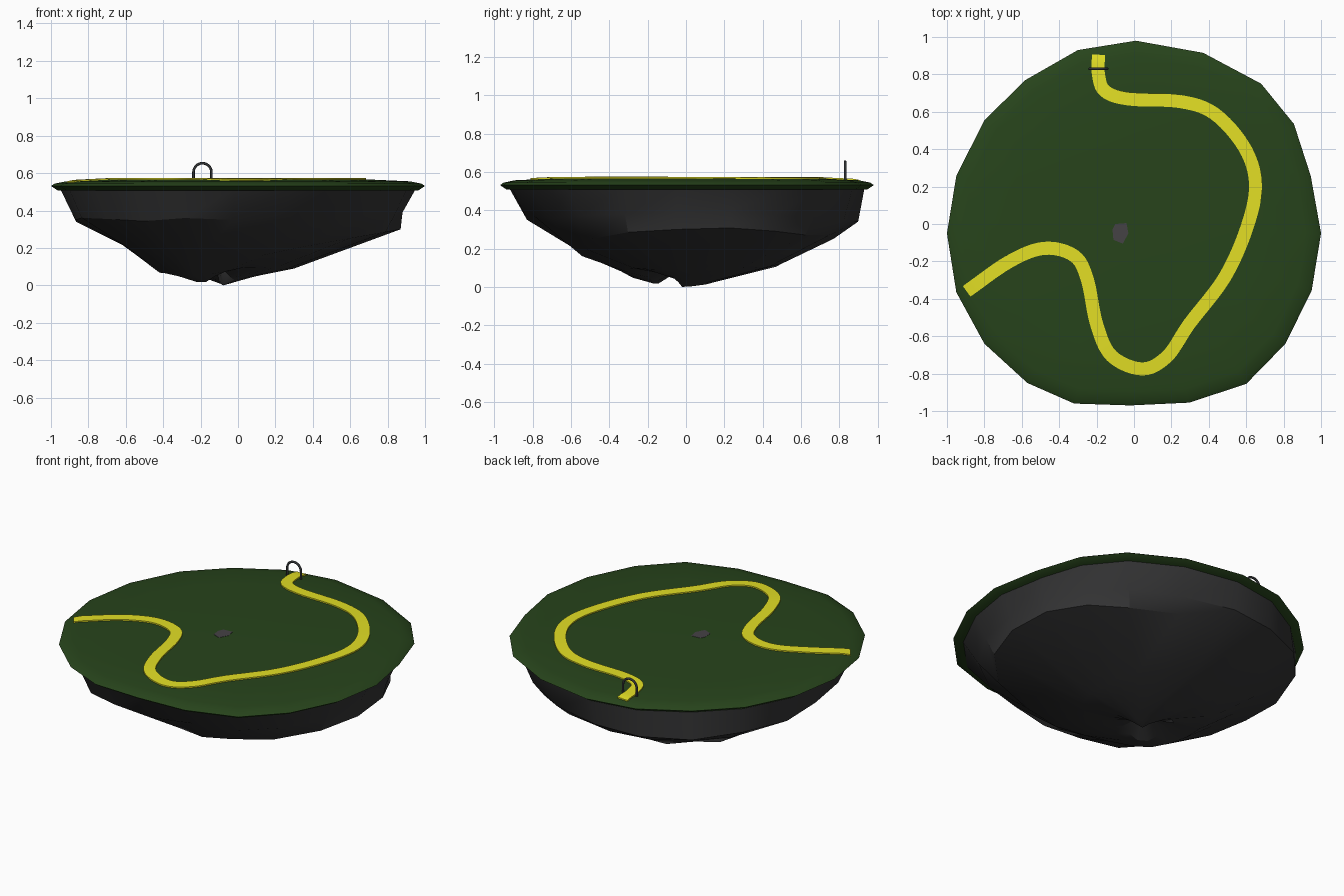
import bpy, bmesh, math, random
from mathutils import Vector
from mathutils.bvhtree import BVHTree

if "Cube" in bpy.data.objects:
    bpy.data.objects.remove(bpy.data.objects["Cube"])

random.seed(4)


def mat(name, r, g, b):
    m = bpy.data.materials.new(name)
    m.diffuse_color = (r, g, b, 1)
    m.use_nodes = True
    m.node_tree.nodes["Principled BSDF"].inputs["Base Color"].default_value = m.diffuse_color
    return m


GRASS = mat("grass green", .020, .057, .011)
ROCK = mat("dark rock", .034, .034, .035)
STONE = mat("bare stone", .06, .054, .06)
PATH = mat("path yellow", .77, .74, .018)
METAL = mat("arch dark grey", .03, .033, .036)


def finish(name, bm, material, angle=30):
    bmesh.ops.recalc_face_normals(bm, faces=bm.faces)
    me = bpy.data.meshes.new(name)
    bm.to_mesh(me)
    me.materials.append(material)
    ob = bpy.data.objects.new(name, me)
    bpy.context.collection.objects.link(ob)
    bpy.ops.object.select_all(action='DESELECT')
    ob.select_set(True)
    bpy.context.view_layer.objects.active = ob
    bpy.ops.object.shade_smooth_by_angle(angle=math.radians(angle))
    return ob


def loft(bm, rings):
    """Bridge successive closed rings of points with quads."""
    vs = [[bm.verts.new(p) for p in r] for r in rings]
    for a, b in zip(vs, vs[1:]):
        for i in range(len(a)):
            j = (i + 1) % len(a)
            bm.faces.new((a[i], a[j], b[j], b[i]))
    return vs


def fan(bm, ring, tip):
    t = bm.verts.new(tip)
    for i in range(len(ring)):
        bm.faces.new((ring[i], ring[(i + 1) % len(ring)], t))


# Grass cap: irregular 20-sided outline, gently domed
outline = [(.01, .98), (.37, .915), (.68, .75), (.855, .535), (.945, .257),
           (1, -.05), (.95, -.355), (.81, -.64), (.6, -.855), (.295, -.955),
           (-.02, -.97), (-.32, -.96), (-.57, -.85), (-.8, -.64), (-.95, -.365),
           (-1, -.05), (-.95, .257), (-.8, .555), (-.58, .77), (-.3, .93)]
bm = bmesh.new()
levels = [(.7, .566), (.92, .556), (.98, .544), (1, .531), (.965, .508)]
vs = loft(bm, [[(x * s, y * s, z) for x, y in outline] for s, z in levels])
fan(bm, vs[0], (0, 0, .568))
bm.faces.new(vs[-1])
bm.normal_update()
tree = BVHTree.FromBMesh(bm)
finish("grass_top", bm, GRASS, 40)


def ground(x, y):
    hit = tree.ray_cast(Vector((x, y, 2)), Vector((0, 0, -1)))[0]
    return hit.z if hit else .54


# Rock underside: (reach, height) profiles in four directions, blended around
C = (-.08, -.02)
right = [(.96, .39), (.95, .30), (.38, .09), (.18, .05), (.07, .02)]
back = [(.92, .34), (.79, .25), (.52, .12), (.12, .012), (.05, .003)]
left = [(.79, .35), (.54, .22), (.34, .07), (.20, .08), (.025, .09)]
front = [(.81, .35), (.48, .15), (.28, .08), (.17, .09), (.03, .08)]
rings = [[(x * .95, y * .95, .515) for x, y in outline]]
for k in range(5):
    ring = []
    for ox, oy in outline:
        a = math.atan2(oy - C[1], ox - C[0])
        c, s = math.cos(a), math.sin(a)
        px = (right if c >= 0 else left)[k]
        py = (back if s >= 0 else front)[k]
        r = px[0] * c * c + py[0] * s * s
        z = px[1] * c * c + py[1] * s * s
        if k < 2:
            r *= 1 + .04 * math.sin(2 * a) ** 2
        if k < 3 and abs(c * s) > .2:
            r *= random.uniform(.97, 1.02)
            z += random.uniform(-.012, .015)
        # second, smaller point hanging at the front left, with a cleft between
        w = max(0, math.cos(a + math.radians(130))) ** 6
        if k == 2:
            z += (.045 - z) * w
        if k == 3:
            z += (.013 - z) * w
        ring.append((C[0] + r * c, C[1] + r * s, z))
    rings.append(ring)
bm = bmesh.new()
vs = loft(bm, rings)
bm.faces.new(vs[0])
fan(bm, vs[-1], (C[0], C[1], 0))
finish("rock_base", bm, ROCK, 25)

# Winding path: smooth centre line swept with a thin slab on the turf
pts = [(-.19, .905), (-.19, .8), (-.155, .71), (-.025, .668), (.245, .655),
       (.43, .59), (.59, .41), (.65, .215), (.605, -.015), (.485, -.285),
       (.295, -.535), (.18, -.705), (.045, -.775), (-.12, -.705), (-.2, -.535),
       (-.25, -.295), (-.32, -.17), (-.48, -.13), (-.665, -.2), (-.895, -.36)]
P = [Vector(p) for p in pts]
P = [2 * P[0] - P[1]] + P + [2 * P[-1] - P[-2]]
line = []
for i in range(1, len(P) - 2):
    p0, p1, p2, p3 = P[i - 1:i + 3]
    for t in [j / 6 for j in range(6)]:
        line.append(.5 * (2 * p1 + (p2 - p0) * t + (2 * p0 - 5 * p1 + 4 * p2 - p3) * t * t
                          + (3 * p1 - p0 - 3 * p2 + p3) * t ** 3))
line.append(P[-2])
sections = []
for i, p in enumerate(line):
    d = (line[min(i + 1, len(line) - 1)] - line[max(i - 1, 0)]).normalized()
    n = Vector((-d.y, d.x)) * .035
    a, b = p + n, p - n
    za, zb = ground(*a), ground(*b)
    sections.append([(a.x, a.y, za - .006), (a.x, a.y, za + .008),
                     (b.x, b.y, zb + .008), (b.x, b.y, zb - .006)])
bm = bmesh.new()
vs = loft(bm, sections)
bm.faces.new(vs[0])
bm.faces.new(vs[-1])
finish("winding_path", bm, PATH)

# Bare stone patch in the middle of the turf
bm = bmesh.new()
patch = [(-.115, -.03), (-.1, 0), (-.04, .005), (-.03, -.05), (-.06, -.105), (-.11, -.085)]
vs = loft(bm, [[(x, y, z) for x, y in patch] for z in (.562, .569)])
bm.faces.new(vs[1])
finish("stone_patch", bm, STONE)

# Gate arch over the start of the path: bent round bar
bar = [(-.048, .54)] + [(-.048 * math.cos(math.pi * i / 12), .605 + .048 * math.sin(math.pi * i / 12))
                        for i in range(13)] + [(.048, .54)]
sections = []
for i, (x, z) in enumerate(bar):
    q, p = bar[min(i + 1, len(bar) - 1)], bar[max(i - 1, 0)]
    d = Vector((q[0] - p[0], 0, q[1] - p[1])).normalized()
    n = Vector((-d.z, 0, d.x))
    sections.append([Vector((-.19 + x, .83, z)) + .007 * (n * math.cos(a) + Vector((0, math.sin(a), 0)))
                     for a in [2 * math.pi * j / 8 for j in range(8)]])
bm = bmesh.new()
vs = loft(bm, sections)
bm.faces.new(vs[0])
bm.faces.new(vs[-1])
finish("gate_arch", bm, METAL, 50)
